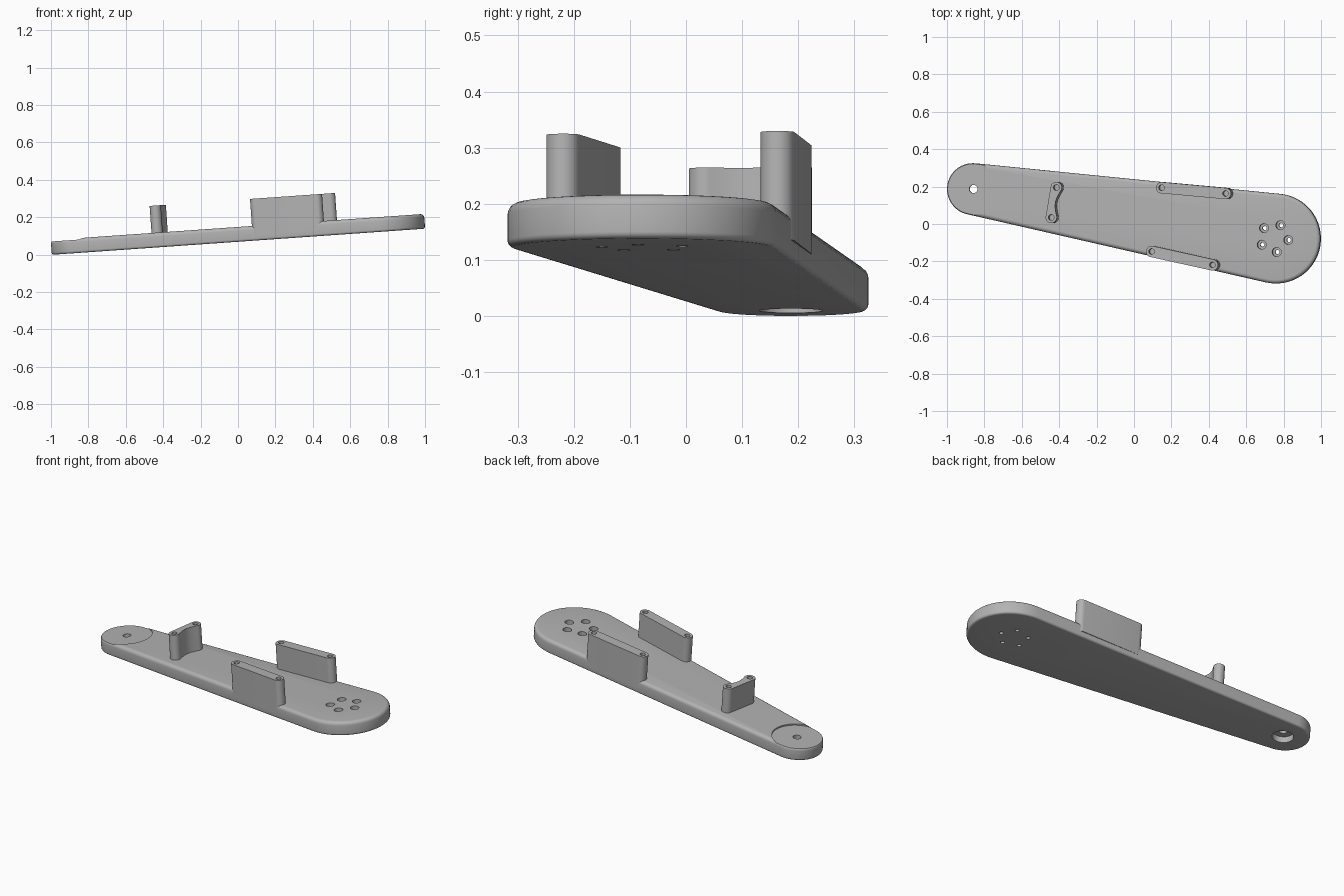
import bpy, bmesh, math
from mathutils import Matrix, Vector

cube = bpy.data.objects.get("Cube")
if cube:
    bpy.data.objects.remove(cube, do_unlink=True)

grey = bpy.data.materials.new("plain_grey")
grey.use_nodes = True
grey.diffuse_color = (0.45, 0.45, 0.45, 1)
grey.node_tree.nodes["Principled BSDF"].inputs["Base Color"].default_value = (0.45, 0.45, 0.45, 1)

THICK = 0.079            # arm plate thickness
TOP = THICK + 0.145      # top of the stand-offs
TILT = Matrix.Translation((0, 0, 0.069)) @ Matrix.Rotation(math.radians(-4), 4, 'Y')


def arc(c, r, a0, a1, n):
    return [Vector((c[0] + r * math.cos(a0 + (a1 - a0) * i / n),
                    c[1] + r * math.sin(a0 + (a1 - a0) * i / n))) for i in range(n + 1)]


def hull(c1, r1, c2, r2, n=32):
    """Outline wrapped tightly around two circles."""
    d = Vector(c2) - Vector(c1)
    base = math.atan2(d.y, d.x)
    a = math.acos((r1 - r2) / d.length)
    return arc(c2, r2, base - a, base + a, n) + arc(c1, r1, base + a, base + 2 * math.pi - a, n)


def loft(name, rings):
    """Solid from stacked outlines, each given as (points, z)."""
    bm = bmesh.new()
    rows = [[bm.verts.new((p.x, p.y, z)) for p in pts] for pts, z in rings]
    for lo, hi in zip(rows, rows[1:]):
        for i in range(len(lo)):
            j = (i + 1) % len(lo)
            bm.faces.new((lo[i], lo[j], hi[j], hi[i]))
    bm.faces.new(rows[0][::-1])
    bm.faces.new(rows[-1])
    bmesh.ops.recalc_face_normals(bm, faces=bm.faces)
    me = bpy.data.meshes.new(name)
    bm.to_mesh(me)
    bm.free()
    me.materials.append(grey)
    ob = bpy.data.objects.new(name, me)
    bpy.context.collection.objects.link(ob)
    return ob


def drill(ob, c, r, z0, z1, n=32):
    """Cut a round hole between two heights."""
    cutter = loft("cutter", [(arc(c, r, 0, 2 * math.pi * (n - 1) / n, n - 1), z) for z in (z0, z1)])
    cutter.hide_render = True
    mod = ob.modifiers.new("hole", 'BOOLEAN')
    mod.operation, mod.solver, mod.object = 'DIFFERENCE', 'EXACT', cutter
    bpy.context.view_layer.objects.active = ob
    bpy.ops.object.modifier_apply(modifier=mod.name)
    bpy.data.objects.remove(cutter, do_unlink=True)


def finish(ob):
    bpy.ops.object.select_all(action='DESELECT')
    ob.select_set(True)
    bpy.context.view_layer.objects.active = ob
    bpy.ops.object.shade_smooth_by_angle(angle=math.radians(30))
    ob.matrix_world = TILT


# Arm plate: tapered, rounded ends, filleted top and bottom rims
tip, tip_r = (-0.86, 0.187), 0.138
hub, hub_r = (0.763, -0.078), 0.24
rim = []
for r, z, s in ((0.012, 0.012, -1), (0.02, THICK - 0.02, 1)):
    steps = [math.pi / 2 * k / 5 for k in range(6)]
    part = [(r * (1 - math.cos(t)), z + s * r * math.sin(t)) for t in steps]
    rim += part[::s]
arm = loft("arm_plate", [(hull(tip, tip_r - i, hub, hub_r - i), z) for i, z in rim])

# Tip: shallow round recess, through hole, counterbore underneath
drill(arm, tip, 0.14, THICK - 0.008, 0.2, 64)
drill(arm, (-0.856, 0.187), 0.022, -0.1, 0.2)
drill(arm, (-0.856, 0.187), 0.056, -0.1, 0.035, 48)

# Hub: ring of five counterbored screw holes
for k in range(5):
    a = math.radians(-8 + 72 * k)
    c = (0.757 + 0.076 * math.cos(a), -0.075 + 0.076 * math.sin(a))
    drill(arm, c, 0.011, -0.1, 0.2)
    drill(arm, c, 0.024, 0.035, 0.2)
finish(arm)


def standoff(name, outline, posts):
    ob = loft(name, [(outline, 0.03), (outline, TOP)])
    for c in posts:
        drill(ob, c, 0.015, TOP - 0.08, TOP + 0.1, 24)
    finish(ob)


# Two straight stand-off walls along the edges
R = 0.03
for name, a, b in (("back_wall", (0.163, 0.194), (0.506, 0.163)),
                   ("front_wall", (0.11, -0.147), (0.436, -0.219))):
    standoff(name, hull(a, R, b, R, 16), (a, b))

# Cross stand-off: straight on one side, scooped on the other
a, b = Vector((-0.428, 0.035)), Vector((-0.401, 0.195))
axis = (b - a).normalized()
side = Vector((axis.y, -axis.x))
span = (b - a).length
u, v = R * math.cos(math.pi / 3), R * math.sin(math.pi / 3)
shape = arc((0, 0), R, math.pi / 3, math.pi * 1.5, 20)
shape += arc((span, 0), R, -math.pi / 2, math.pi * 2 / 3, 20)
shape += [Vector((span - u - (span - 2 * u) * t / 12, v - 0.017 * math.sin(math.pi * t / 12)))
          for t in range(1, 12)]
standoff("cross_wall", [a + axis * p.x + side * p.y for p in shape], (a, b))
